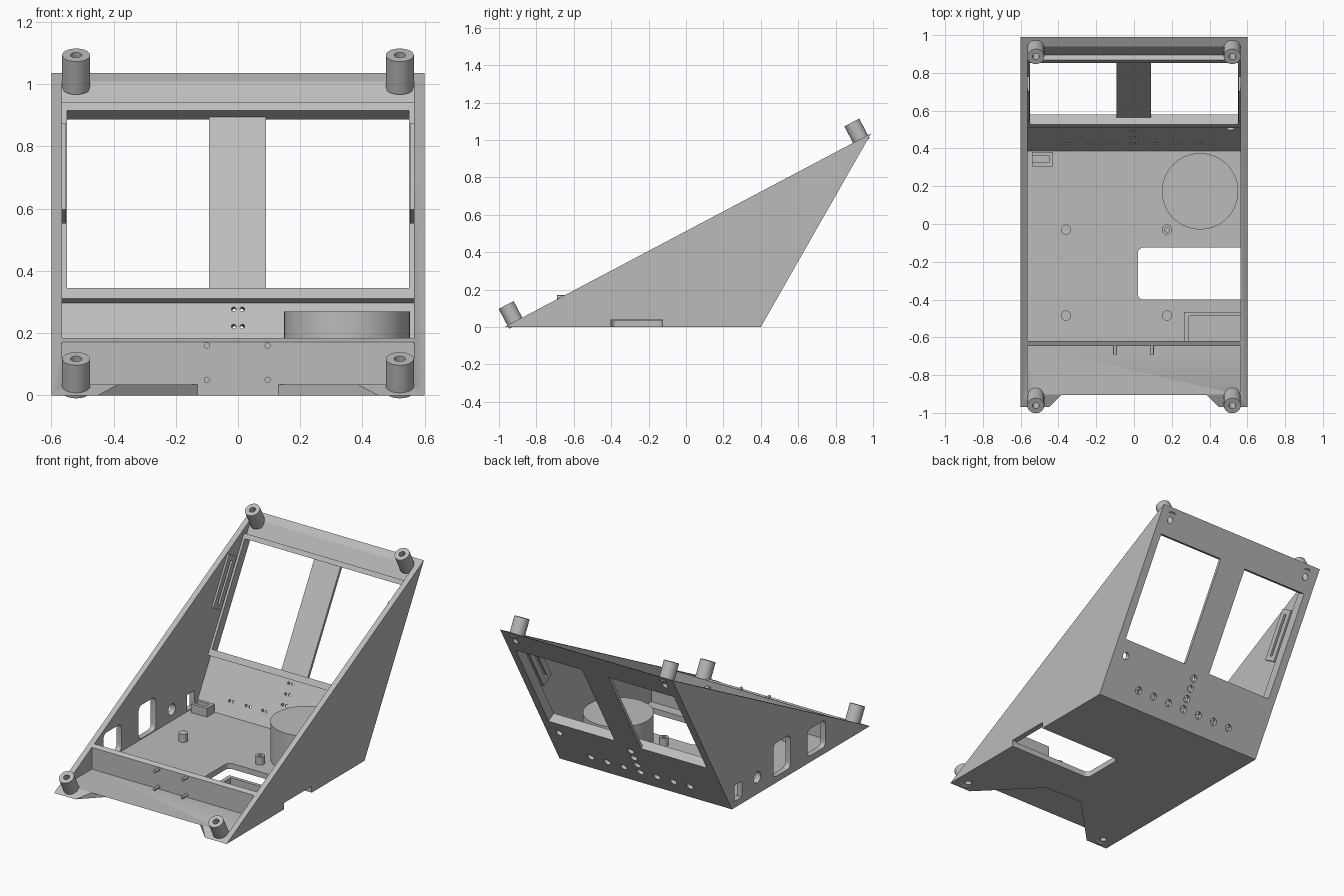
import bpy, bmesh, math
from mathutils import Matrix, Vector

cube = bpy.data.objects.get("Cube")
if cube:
    bpy.data.objects.remove(cube, do_unlink=True)

grey = bpy.data.materials.new("plain grey")
grey.use_nodes = True
colour = (0.5, 0.5, 0.5, 1)
grey.diffuse_color = colour
grey.node_tree.nodes["Principled BSDF"].inputs["Base Color"].default_value = colour

# Side profile corners (y, z) and wall sizes
NOSE, HEEL, PEAK = (-0.97, 0), (0.4, 0), (0.99, 1.035)
HALF, INNER, FLOOR, PANEL, RIB = 0.6, 0.565, 0.035, 0.03, 0.06
SLOPE = (PEAK[1] - NOSE[1]) / (PEAK[0] - NOSE[0])
TILT = math.atan(SLOPE)
UP = Vector((0, -math.sin(TILT), math.cos(TILT)))
along = Vector((0, PEAK[0] - HEEL[0], PEAK[1])).normalized()
inward = Vector((1, 0, 0)).cross(along)
# Back panel space: x across, y up the panel, z into the case
BACK = Matrix.Translation((0, HEEL[0], 0)) @ Matrix((Vector((1, 0, 0)), along, inward)).transposed().to_4x4()


def edge_z(y):
    return (y - NOSE[0]) * SLOPE


def finish(name, bm, matrix=None):
    if matrix:
        bm.transform(matrix)
    bmesh.ops.recalc_face_normals(bm, faces=bm.faces)
    mesh = bpy.data.meshes.new(name)
    bm.to_mesh(mesh)
    bm.free()
    mesh.materials.append(grey)
    obj = bpy.data.objects.new(name, mesh)
    bpy.context.collection.objects.link(obj)
    return obj


def prism(name, points, low, high, axis="x"):
    """Extrude a (y, z) outline along x, or an (x, y) outline along z."""
    bm = bmesh.new()
    rings = [[bm.verts.new((d, *p) if axis == "x" else (*p, d)) for p in points] for d in (low, high)]
    bm.faces.new(rings[0])
    bm.faces.new(rings[1])
    for i in range(len(points)):
        j = (i + 1) % len(points)
        bm.faces.new((rings[0][i], rings[0][j], rings[1][j], rings[1][i]))
    return finish(name, bm)


def box(name, x, y, z, matrix=None, round_axis=None, radius=0.03):
    bm = bmesh.new()
    bmesh.ops.create_cube(bm, size=1)
    for v in bm.verts:
        v.co = Vector([(r[0] + r[1]) / 2 + c * (r[1] - r[0]) for r, c in zip((x, y, z), v.co)])
    if round_axis is not None:
        edges = [e for e in bm.edges
                 if abs((e.verts[0].co - e.verts[1].co).normalized()[round_axis]) > 0.9]
        bmesh.ops.bevel(bm, geom=edges, offset=radius, segments=5, profile=0.5, affect="EDGES")
    return finish(name, bm, matrix)


def aim(base, axis):
    return Matrix.Translation(base) @ Vector(axis).to_track_quat("Z", "Y").to_matrix().to_4x4()


def rod(name, radius, low, high, matrix, sides=24):
    bm = bmesh.new()
    bmesh.ops.create_cone(bm, cap_ends=True, segments=sides, radius1=radius, radius2=radius, depth=high - low)
    bm.transform(Matrix.Translation((0, 0, (low + high) / 2)))
    return finish(name, bm, matrix)


def cut(target, cutters):
    for cutter in cutters:
        mod = target.modifiers.new("cut", "BOOLEAN")
        mod.operation, mod.solver, mod.object = "DIFFERENCE", "EXACT", cutter
        bpy.context.view_layer.objects.active = target
        bpy.ops.object.modifier_apply(modifier=mod.name)
    for cutter in cutters:
        bpy.data.objects.remove(cutter, do_unlink=True)


def tube(name, outer, inner, low, high, matrix, sides=32):
    body = rod(name, outer, low, high, matrix, sides)
    cut(body, [rod("bore", inner, low - 0.1, high + 0.1, matrix, sides)])
    return body


# Wedge case, hollowed behind and in front of the cross wall
case = prism("case", [NOSE, HEEL, PEAK], -HALF, HALF)
foot = BACK @ Vector((0, 0, PANEL))
foot += along * ((FLOOR - foot.z) / along.z)
top = foot + along * 1.5
cut(case, [
    prism("hollow", [(-0.62, FLOOR), foot.yz, top.yz, (-0.62, top.z)], -INNER, INNER),
    box("nose_hollow", (-INNER, INNER), (-1.2, -0.645), (FLOOR, 0.5)),
    prism("nose_notch", [(-0.46, -0.98), (-0.13, -0.646), (0.13, -0.646), (0.46, -0.98)], -0.1, 0.034, "z"),
    box("floor_opening", (0.02, 0.8), (-0.4, -0.125), (-0.1, 0.04), None, 2),
    box("screen_opening", (-0.55, 0.55), (0.363, 1.02), (-0.1, 0.2), BACK),
])

# Openings in the port side wall
port = (-0.7, -0.5)
cut(case, [
    box("port_slot", port, (0.3, 0.375), (0.04, 0.14)),
    box("port_window", port, (-0.18, -0.01), (0.04, 0.25), None, 0),
    box("front_window", port, (-0.53, -0.35), (0.04, 0.21), None, 0),
    rod("port_hole", 0.035, -0.1, 0.1, aim((-0.58, 0.15, 0.106), (1, 0, 0))),
])

# Lamp pockets in the back panel, each with two lead holes
lamps = [(i * 0.115, 0.11) for i in range(-3, 4)] + [(0, 0.11 + k * 0.064) for k in (1, 2, 3)]
for x, s in lamps:
    cut(case, [rod("pocket", 0.022, -0.05, 0.02, BACK @ Matrix.Translation((x, s, 0)), 16)]
        + [rod("lead", 0.008, -0.05, 0.1, BACK @ Matrix.Translation((x + d, s, 0)), 10) for d in (-0.014, 0.014)])
cut(case, [rod("button_hole", 0.022, -0.05, 0.1, BACK @ Matrix.Translation((0.51, 0.27, 0)), 16)])

# Corner standoffs square to the sloping rim, bored through the case
for end, y in (("front", -0.915), ("back", 0.933)):
    for side, x in (("right", -0.52), ("left", 0.52)):
        place = aim((x, y, edge_z(y)), UP)
        cut(case, [rod("bore", 0.018, -0.3, 0.1, place)])
        tube(f"{end}_{side}_standoff", 0.045, 0.018, -0.02, 0.1, place)

# Raised screen frame and flush centre strap
frame = box("screen_frame", (-INNER, INNER), (0.324, 1.05), (PANEL - 0.002, RIB), BACK)
cut(frame, [box("screen_opening", (-0.55, 0.55), (0.363, 1.02), (-0.1, 0.2), BACK)])
box("centre_strap", (-0.093, 0.09), (0.362, 1.021), (0, 0.018), BACK)

# Slotted latch pads on both side walls
for side, sign in (("right", -1), ("left", 1)):
    xs = sorted((sign * (INNER + 0.005), sign * 0.553))
    pad = box(f"{side}_latch_pad", xs, (0.59, 0.91), (0.08, 0.17), BACK)
    cut(pad, [box("slot", sorted((sign * 0.6, sign * 0.5)), (0.62, 0.88), (0.115, 0.135), BACK)])

# Round holder, board bosses, corner tray and port cradle on the floor
tube("round_holder", 0.202, 0.177, FLOOR - 0.005, 0.27, aim((0.35, 0.173, 0), (0, 0, 1)), 64)
for x in (-0.36, 0.175):
    for y in (-0.485, -0.03):
        tube("board_boss", 0.027, 0.013, FLOOR - 0.005, 0.085, aim((x, y, 0), (0, 0, 1)), 20)
box("tray_side", (0.265, 0.29), (-0.622, -0.465), (FLOOR - 0.005, 0.15))
box("tray_back", (0.29, INNER + 0.005), (-0.487, -0.465), (FLOOR - 0.005, 0.15))
cradle = box("port_cradle", (-0.54, -0.43), (0.305, 0.38), (FLOOR - 0.005, 0.09))
cut(cradle, [box("groove", (-0.6, -0.45), (0.325, 0.362), (0.05, 0.2))])

# Pegs on the cross wall
for x in (-0.1, 0.095):
    for z in (0.05, 0.16):
        rod("cross_wall_peg", 0.01, -0.005, 0.045, aim((x, -0.645, z), (0, -1, 0)), 12)

bpy.ops.object.select_all(action="DESELECT")
for obj in bpy.context.scene.objects:
    if obj.type == "MESH":
        obj.select_set(True)
        bpy.context.view_layer.objects.active = obj
bpy.ops.object.shade_smooth_by_angle(angle=math.radians(30))
